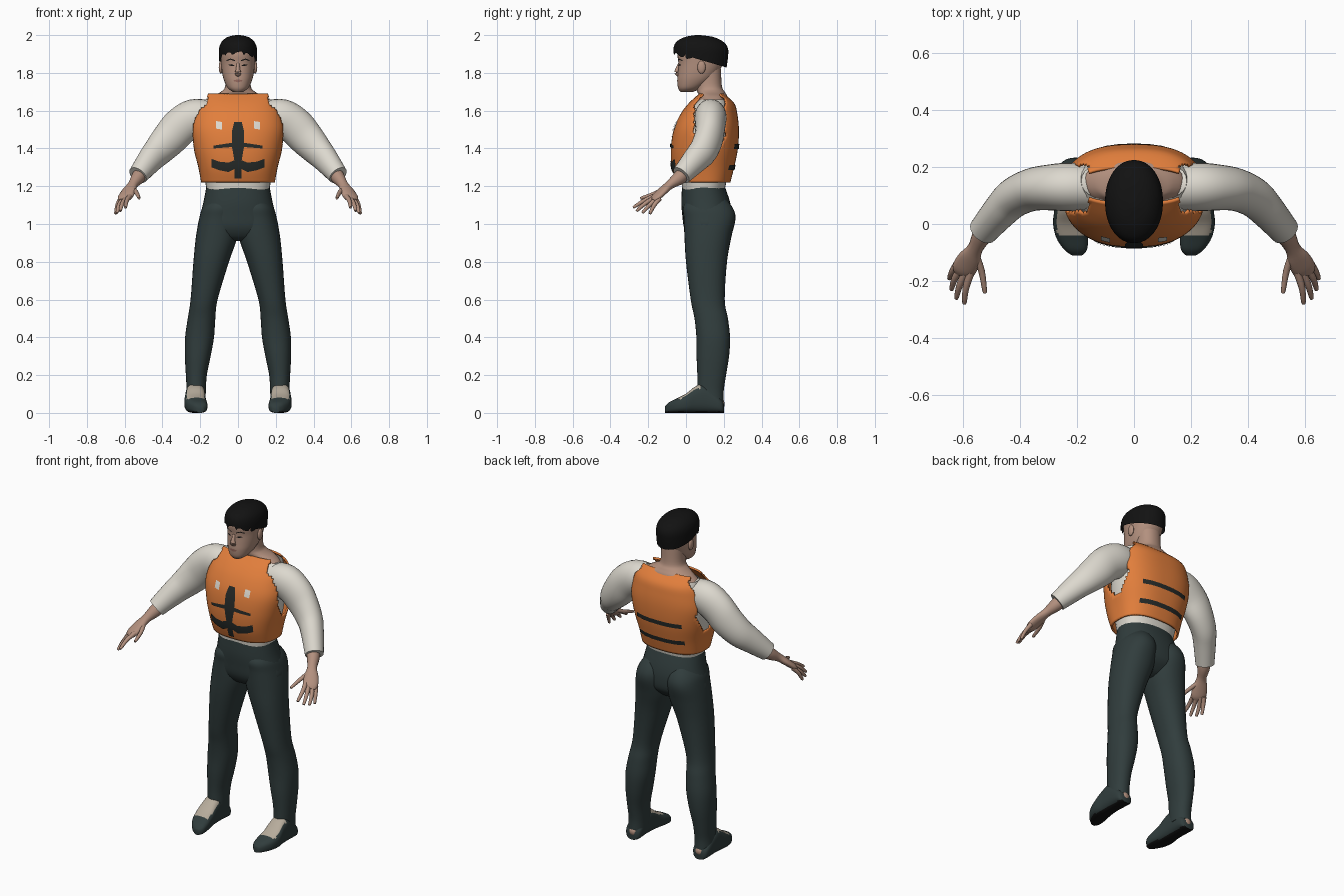
import bpy, bmesh, math, random
from mathutils import Vector

random.seed(4)
cube = bpy.data.objects.get("Cube")
if cube:
    bpy.data.objects.remove(cube, do_unlink=True)


def material(name, r, g, b):
    m = bpy.data.materials.new(name)
    m.use_nodes = True
    m.diffuse_color = (r, g, b, 1)
    bsdf = m.node_tree.nodes["Principled BSDF"]
    bsdf.inputs["Base Color"].default_value = (r, g, b, 1)
    bsdf.inputs["Roughness"].default_value = 0.8
    return m


SKIN = material("skin", .45, .28, .21)
ORANGE = material("vest orange", .76, .21, .045)
SHIRT = material("shirt white", .72, .69, .62)
CLOTH = material("trouser dark green", .03, .046, .046)
BLACK = material("hair black", .006, .006, .006)
TRIM = material("strap charcoal", .02, .024, .022)
SOCK = material("sock beige", .47, .41, .33)
LIP = material("lip brown", .3, .14, .11)


def spline(keys, steps=5):
    """Smooth rows of numbers through the keys."""
    out = []
    for i in range(len(keys) - 1):
        quad = [keys[max(i - 1, 0)], keys[i], keys[i + 1], keys[min(i + 2, len(keys) - 1)]]
        for s in range(steps):
            t = s / steps
            out.append([b + .5 * t * (c - a + t * (2*a - 5*b + 4*c - d + t * (3*(b - c) + d - a)))
                        for a, b, c, d in zip(*quad)])
    return out + [list(keys[-1])]


def ring(center, u, v, n, segs):
    pts = []
    for i in range(segs):
        a = math.tau * i / segs
        c, s = math.cos(a), math.sin(a)
        pts.append(Vector(center) + u * math.copysign(abs(c) ** (2 / n), c)
                   + v * math.copysign(abs(s) ** (2 / n), s))
    return pts


def finish(name, bm, mats):
    bmesh.ops.recalc_face_normals(bm, faces=bm.faces[:])
    mesh = bpy.data.meshes.new(name)
    bm.to_mesh(mesh)
    bm.free()
    for m in mats:
        mesh.materials.append(m)
    ob = bpy.data.objects.new(name, mesh)
    bpy.context.collection.objects.link(ob)
    bpy.ops.object.select_all(action='DESELECT')
    bpy.context.view_layer.objects.active = ob
    ob.select_set(True)
    bpy.ops.object.shade_smooth_by_angle(angle=math.radians(50))
    return ob


def skin_rings(rings, caps=True):
    bm = bmesh.new()
    rows = [[bm.verts.new(p) for p in r] for r in rings]
    for a, b in zip(rows, rows[1:]):
        for i in range(len(a)):
            j = (i + 1) % len(a)
            bm.faces.new((a[i], a[j], b[j], b[i]))
    if caps:
        bm.faces.new(rows[0])
        bm.faces.new(rows[-1])
    return bm


def stack(keys, n=2.0, segs=32, caps=True, cx=False):
    """Horizontal sections: z, half width, front y, back y; or z, x0, x1, y0, y1."""
    rings = []
    for k in spline(keys):
        x0, x1 = (k[1], k[2]) if cx else (-k[1], k[1])
        y0, y1 = k[-2:]
        rings.append(ring(((x0 + x1) / 2, (y0 + y1) / 2, k[0]),
                          Vector(((x1 - x0) / 2, 0, 0)), Vector((0, (y1 - y0) / 2, 0)), n, segs))
    return skin_rings(rings, caps)


def tube(name, keys, mat, side, segs=16, steps=4):
    """Path of x, y, z, horizontal radius, other radius."""
    rows = spline(keys, steps)
    rings = []
    for i, k in enumerate(rows):
        t = Vector(rows[min(i + 1, len(rows) - 1)][:3]) - Vector(rows[max(i - 1, 0)][:3])
        u = t.cross(Vector((0, 0, 1))).normalized()
        v = u.cross(t).normalized()
        rings.append([Vector((p.x * side, p.y, p.z)) for p in ring(k[:3], u * k[3], v * k[4], 2, segs)])
    return finish(name, skin_rings(rings), [mat])


def patch(name, keys, n, back, cols, mat, lift=.005):
    """Thin plate lying on a stack; cols are x, low z, high z."""
    rows = spline(keys)

    def surface(x, z):
        for a, b in zip(rows, rows[1:]):
            if a[0] <= z <= b[0]:
                t = (z - a[0]) / (b[0] - a[0])
                w, y0, y1 = [p + (q - p) * t for p, q in zip(a[1:], b[1:])]
                d = (y1 - y0) / 2 * max(0, 1 - (abs(x) / w) ** n) ** (1 / n) + lift
                return (y0 + y1) / 2 + (d if back else -d)
    bm = bmesh.new()
    grid = []
    for a, b in zip(cols, cols[1:]):
        for s in range(7):
            x, lo, hi = [p + (q - p) * s / 6 for p, q in zip(a, b)]
            grid.append([bm.verts.new((x, surface(x, z), z))
                         for z in [lo + (hi - lo) * i / 5 for i in range(6)]])
    for a, b in zip(grid, grid[1:]):
        for i in range(5):
            bm.faces.new((a[i], a[i + 1], b[i + 1], b[i]))
    bmesh.ops.remove_doubles(bm, verts=bm.verts[:], dist=.00005)
    return finish(name, bm, [mat])


def ball(name, center, size, mat):
    bm = bmesh.new()
    bmesh.ops.create_uvsphere(bm, u_segments=16, v_segments=10, radius=1)
    bmesh.ops.scale(bm, vec=size, verts=bm.verts[:])
    bmesh.ops.translate(bm, vec=center, verts=bm.verts[:])
    return finish(name, bm, [mat])


# Torso: vest shell with arm openings, shirt, neck
vest = [(1.22, .195, -.05, .235), (1.3, .21, -.075, .255), (1.4, .235, -.08, .275),
        (1.5, .25, -.065, .28), (1.58, .237, -.03, .272), (1.64, .218, .015, .255), (1.69, .2, .07, .2)]
bm = stack(vest, 2.5, 96, caps=False)
holes = []
for f in bm.faces:
    c = f.calc_center_median()
    if c.z > 1.36 and abs(c.x) > .16 and abs(c.y - .125) < .085 * min(1, math.sqrt((c.z - 1.36) / .1)):
        holes.append(f)
bmesh.ops.delete(bm, geom=holes, context='FACES')
shell = finish("life_vest", bm, [ORANGE])
wall = shell.modifiers.new("thickness", 'SOLIDIFY')
wall.thickness = .01
wall.offset = -1
finish("shirt_body", stack([(1.18, .166, -.02, .205), (1.23, .175, -.025, .215), (1.4, .205, -.045, .25),
       (1.55, .215, -.015, .25), (1.62, .2, .03, .24), (1.66, .185, .075, .225)], 2.4, caps=False), [SHIRT])
finish("neck", stack([(1.58, .19, .03, .23), (1.64, .18, .06, .225), (1.675, .14, .07, .22),
       (1.7, .09, .06, .205), (1.73, .068, .055, .19), (1.82, .066, .05, .185)], 2.2), [SKIN])

# Vest straps, buckles and patches
patch("front_buckle", vest, 2.5, False, [(-.032, 1.41, 1.49), (-.02, 1.34, 1.54), (.02, 1.34, 1.54),
      (.032, 1.41, 1.49)], TRIM)
patch("front_zip", vest, 2.5, False, [(-.018, 1.24, 1.4), (.018, 1.24, 1.4)], TRIM)
patch("upper_front_strap", vest, 2.5, False, [(-.13, 1.4, 1.415), (0, 1.41, 1.435), (.13, 1.4, 1.415)], TRIM)
patch("lower_front_strap", vest, 2.5, False, [(-.14, 1.3, 1.345), (-.1, 1.285, 1.33), (-.05, 1.275, 1.325),
      (0, 1.3, 1.345), (.05, 1.275, 1.325), (.1, 1.285, 1.33), (.14, 1.3, 1.345)], TRIM)
for z in (1.3, 1.41):
    patch("back_strap", vest, 2.5, True, [(-.15, z - .013, z + .013), (.15, z - .013, z + .013)], TRIM)
for x in (-.1, .1):
    patch("chest_patch", vest, 2.5, False, [(x - .016, 1.505, 1.545), (x + .016, 1.5, 1.54)], SHIRT)

# Head, hair and face
head = [(1.7, .028, -.03, .04), (1.72, .054, -.042, .08), (1.76, .074, -.046, .14), (1.8, .084, -.043, .172),
        (1.85, .09, -.04, .195), (1.9, .092, -.045, .205), (1.95, .08, -.03, .185), (1.98, .04, .03, .13)]
finish("head", stack(head, 2.2), [SKIN])
bm = stack([(1.81, .097, -.05, .212), (1.88, .101, -.064, .222), (1.93, .1, -.066, .222),
            (1.965, .086, -.05, .197), (1.99, .055, -.005, .145), (2, .012, .05, .075)], 2.1, 64)
bmesh.ops.bisect_plane(bm, geom=bm.verts[:] + bm.edges[:] + bm.faces[:], plane_co=(0, -.07, 1.912),
                       plane_no=(0, -.085, -.29), clear_outer=True)
for v in bm.verts:
    if v.is_boundary and v.co.y < .03:
        v.co.z += random.uniform(-.018, .006)
finish("hair", bm, [BLACK])
tube("nose", [(0, -.036, 1.85, .008, .006), (0, -.046, 1.82, .011, .01), (0, -.049, 1.8, .017, .012),
              (0, -.038, 1.786, .012, .008)], SKIN, 1)
patch("mouth", head, 2.2, False, [(-.025, 1.757, 1.76), (0, 1.75, 1.766), (.025, 1.757, 1.76)], LIP, .002)
for side, label in ((1, "left"), (-1, "right")):
    patch(label + "_eye", head, 2.2, False, [(side * x, z - h, z + h) for x, z, h in
          ((.018, 1.838, .001), (.033, 1.841, .005), (.05, 1.842, .001))], BLACK, .002)
    patch(label + "_eyebrow", head, 2.2, False, [(side * x, z - .003, z + .003) for x, z in
          ((.015, 1.864), (.04, 1.873), (.06, 1.865))], BLACK, .002)
    ball(label + "_ear", (side * .091, .082, 1.83), (.011, .022, .034), SKIN)

# Trousers seat
finish("trouser_seat", stack([(1.205, .166, -.02, .203), (1.12, .182, -.025, .232), (1.05, .199, -.02, .243),
       (.98, .21, -.01, .235), (.93, .15, .02, .19), (.91, .05, .06, .15)], 2.3), [CLOTH])

for side, label in ((1, "left_"), (-1, "right_")):
    # Leg
    bm = stack([(1.14, .05, .14, .02, .2), (1.09, .01, .186, -.015, .245), (1.03, .002, .205, -.012, .262),
                (.93, .004, .223, -.008, .24), (.8, .048, .236, .0, .217), (.6, .108, .251, .025, .205),
                (.5, .12, .266, .045, .222), (.4, .127, .28, .055, .233), (.3, .145, .281, .056, .228),
                (.2, .165, .276, .06, .212), (.12, .17, .272, .06, .2), (.06, .172, .274, .065, .2)],
               2.2, cx=True)
    bmesh.ops.scale(bm, vec=(side, 1, 1), verts=bm.verts[:])
    finish(label + "trouser_leg", bm, [CLOTH])

    # Shoe with open instep and black sole: y, centre x, half width, height
    rings = [ring((side * k[1], k[0], k[3] / 2), Vector((k[2], 0, 0)), Vector((0, 0, k[3] / 2)), 2.8, 32)
             for k in spline([(.2, .225, .03, .05), (.18, .225, .048, .08), (.1, .226, .052, .15),
                              (.05, .226, .054, .14), (0, .226, .058, .102), (-.05, .217, .055, .076),
                              (-.09, .205, .04, .056), (-.11, .2, .018, .035)])]
    bm = skin_rings(rings)
    for f in bm.faces:
        c = f.calc_center_median()
        if c.z < .008:
            f.material_index = 2
        elif c.z > .072 and -.04 < c.y < .08 and abs(abs(c.x) - .224) < .046:
            f.material_index = 1
    finish(label + "shoe", bm, [CLOTH, SOCK, BLACK])
    ball(label + "heel", (side * .222, .185, .045), (.028, .02, .025), SKIN)

    # Sleeve, forearm with palm, and digits
    tube(label + "sleeve", [(.15, .128, 1.57, .08, .085), (.23, .13, 1.562, .085, .1), (.3, .128, 1.52, .08, .1),
         (.36, .12, 1.455, .075, .095), (.42, .093, 1.39, .07, .083), (.465, .05, 1.34, .063, .072),
         (.53, -.025, 1.258, .052, .053)], SHIRT, side, 24)
    tube(label + "forearm_and_palm", [(.49, .02, 1.3, .04, .04), (.53, -.035, 1.245, .036, .037),
         (.557, -.085, 1.208, .027, .024), (.577, -.122, 1.176, .04, .021), (.598, -.16, 1.141, .042, .018),
         (.607, -.178, 1.125, .028, .01)], SKIN, side)
    digits = {"index_finger": ((.573, -.17, 1.148), (.59, -.225, 1.122), (.595, -.275, 1.09)),
              "middle_finger": ((.59, -.165, 1.14), (.612, -.215, 1.11), (.623, -.258, 1.072)),
              "ring_finger": ((.606, -.155, 1.135), (.63, -.193, 1.1), (.64, -.228, 1.062)),
              "little_finger": ((.62, -.14, 1.135), (.638, -.168, 1.1), (.648, -.19, 1.058)),
              "thumb": ((.556, -.11, 1.188), (.535, -.165, 1.162), (.524, -.235, 1.138))}
    for name, (a, b, c) in digits.items():
        end = tuple(q + (q - p) * .08 for p, q in zip(b, c))
        tube(label + name, [a + (.014, .013), b + (.0115, .011), c + (.008, .008), end + (.003, .003)],
             SKIN, side, 10, 3)
